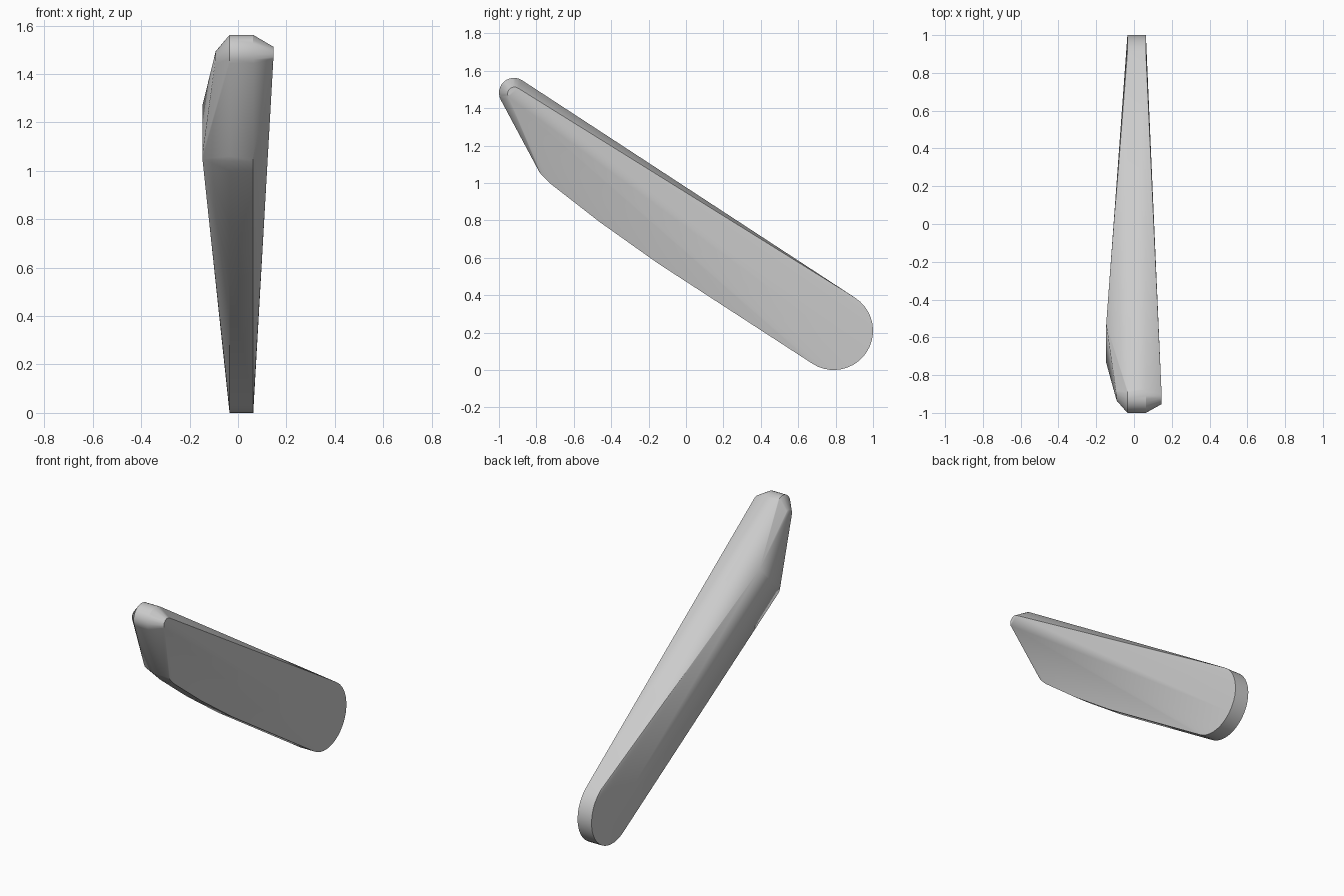
import bpy, bmesh
from math import cos, sin, radians

cube = bpy.data.objects.get("Cube")
if cube:
    bpy.data.objects.remove(cube, do_unlink=True)

grey = bpy.data.materials.new("plain_grey")
grey.use_nodes = True
colour = (0.6, 0.6, 0.6, 1)
grey.diffuse_color = colour
grey.node_tree.nodes["Principled BSDF"].inputs["Base Color"].default_value = colour


def arc(y, z, radius, start, end, steps):
    """Points on an arc in the side plane, angles in degrees from +y."""
    angles = [radians(start + (end - start) * i / steps) for i in range(steps + 1)]
    return [(y + radius * cos(a), z + radius * sin(a)) for a in angles]


# Side outline: round foot, narrow round tip, bowed front edge
foot = arc(0.79, 0.21, 0.21, -123, 57, 20)
tip = arc(-0.92, 1.482, 0.08, 57, 208, 12)
bow = [(-0.795, 1.08), (-0.785, 1.06), (-0.77, 1.04), (-0.75, 1.02),
       (-0.73, 1.0), (-0.46, 0.79), (-0.15, 0.57)]
outline = foot + tip + bow

# Central band plus the raised points of each flank
points = [(x, y, z) for x in (-0.035, 0.063) for y, z in outline]
points += [(0.146, y, z) for y, z in arc(-0.918, 1.477, 0.036, 57, 208, 8)]
points += [(-0.092, y, z) for y, z in arc(-0.90, 1.46, 0.035, 57, 208, 6)]
points += [(-0.147, -0.53, 1.27), (-0.147, -0.725, 1.05), (-0.147, -0.735, 1.07)]

# Stretch a skin over the points
bm = bmesh.new()
for p in points:
    bm.verts.new(p)
hull = bmesh.ops.convex_hull(bm, input=bm.verts[:])
loose = [v for v in bm.verts if not v.link_faces]
bmesh.ops.delete(bm, geom=loose, context="VERTS")
bmesh.ops.dissolve_limit(bm, angle_limit=radians(0.5), verts=bm.verts[:], edges=bm.edges[:])
bmesh.ops.recalc_face_normals(bm, faces=bm.faces[:])

mesh = bpy.data.meshes.new("blade")
bm.to_mesh(mesh)
bm.free()
mesh.materials.append(grey)
blade = bpy.data.objects.new("blade", mesh)
bpy.context.collection.objects.link(blade)

bpy.ops.object.select_all(action="DESELECT")
blade.select_set(True)
bpy.context.view_layer.objects.active = blade
bpy.ops.object.shade_smooth_by_angle(angle=radians(30))
